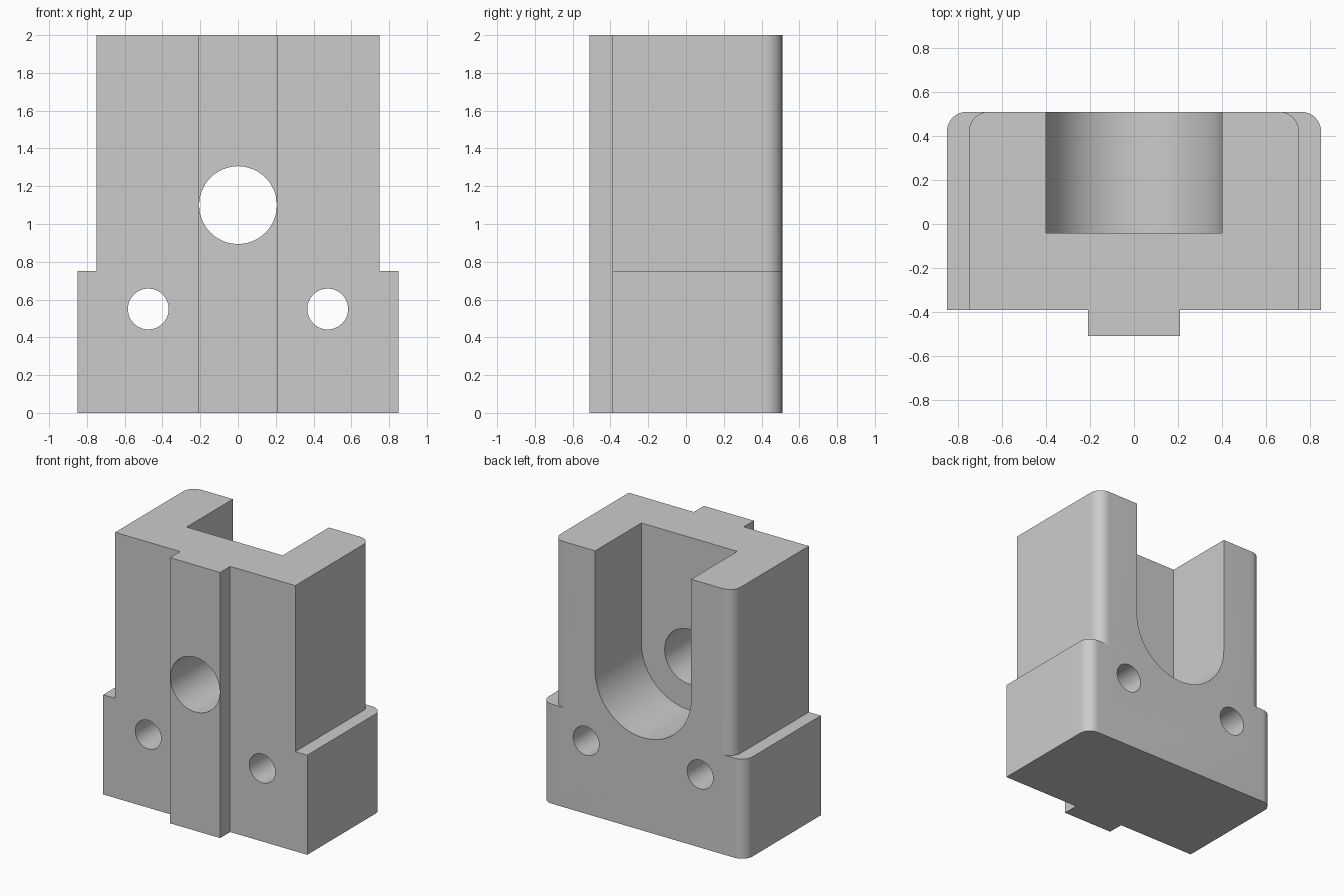
import bpy
import bmesh
from math import sin, cos, pi, radians

old = bpy.data.objects.get("Cube")
if old:
    bpy.data.objects.remove(old, do_unlink=True)

grey = bpy.data.materials.new("plain grey")
grey.use_nodes = True
COLOUR = (0.6, 0.6, 0.6, 1)
grey.diffuse_color = COLOUR
grey.node_tree.nodes["Principled BSDF"].inputs["Base Color"].default_value = COLOUR

FRONT, BACK, RAIL_FRONT = -0.39, 0.51, -0.51
RAIL_HALF = 0.208
BORE_Z = 1.1


def arc(cx, cy, r, start, end, steps):
    """Points along an arc, angles in degrees."""
    return [(cx + r * cos(radians(start + (end - start) * i / steps)),
             cy + r * sin(radians(start + (end - start) * i / steps)))
            for i in range(steps + 1)]


def prism(name, points, low, high, axis="Z"):
    """Extrude an outline along z, or an (x, z) outline along y."""
    def place(p, d):
        return (p[0], p[1], d) if axis == "Z" else (p[0], d, p[1])
    bm = bmesh.new()
    bottom = [bm.verts.new(place(p, low)) for p in points]
    top = [bm.verts.new(place(p, high)) for p in points]
    bm.faces.new(bottom)
    bm.faces.new(top)
    n = len(points)
    for i in range(n):
        j = (i + 1) % n
        bm.faces.new((bottom[i], bottom[j], top[j], top[i]))
    bmesh.ops.recalc_face_normals(bm, faces=bm.faces)
    mesh = bpy.data.meshes.new(name)
    bm.to_mesh(mesh)
    bm.free()
    mesh.materials.append(grey)
    obj = bpy.data.objects.new(name, mesh)
    bpy.context.collection.objects.link(obj)
    return obj


def block_outline(half, r=0.09):
    """Plan outline: rounded back corners and a guide rail on the front."""
    right = [(RAIL_HALF, RAIL_FRONT), (RAIL_HALF, FRONT), (half, FRONT)]
    right += arc(half - r, BACK - r, r, 0, 90, 12)
    return right + [(-x, y) for x, y in reversed(right)]


def combine(target, tool, operation):
    mod = target.modifiers.new(tool.name, "BOOLEAN")
    mod.operation = operation
    mod.solver = "EXACT"
    mod.object = tool
    bpy.context.view_layer.objects.active = target
    bpy.ops.object.modifier_apply(modifier=mod.name)
    bpy.data.objects.remove(tool, do_unlink=True)


# Wide foot and narrower upright, joined into one body
body = prism("bracket_block", block_outline(0.85), 0, 0.75)
combine(body, prism("upright", block_outline(0.75), 0.75, 2), "UNION")

# U-shaped pocket, open to the back and top
pocket = [(0.4, 2.2), (-0.4, 2.2)] + arc(0, BORE_Z, 0.4, 180, 360, 48)
combine(body, prism("pocket_cutter", pocket, -0.04, 0.7, "Y"), "DIFFERENCE")

# Central bore and two screw holes
for name, x, z, r in (("bore", 0, BORE_Z, 0.206),
                      ("left_screw_hole", 0.475, 0.55, 0.108),
                      ("right_screw_hole", -0.475, 0.55, 0.108)):
    circle = arc(x, z, r, 0, 360, 48)[:-1]
    combine(body, prism(name, circle, -0.7, 0.7, "Y"), "DIFFERENCE")

# Smooth the curved walls, keep the machined edges sharp
bpy.ops.object.select_all(action="DESELECT")
body.select_set(True)
bpy.context.view_layer.objects.active = body
bpy.ops.object.shade_smooth_by_angle(angle=radians(30))
